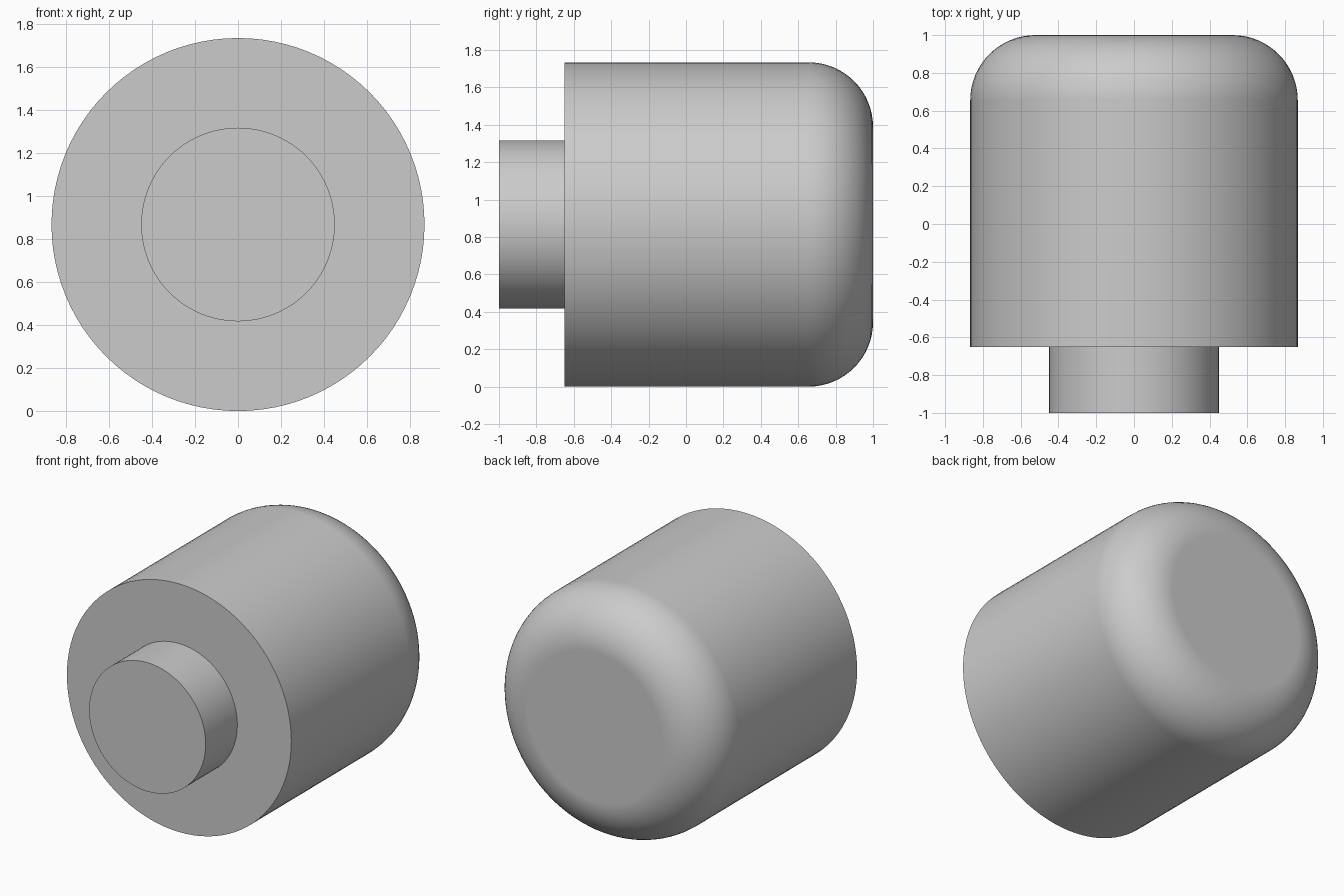
import bpy
import bmesh
from math import sin, cos, pi, radians

cube = bpy.data.objects.get("Cube")
if cube:
    bpy.data.objects.remove(cube, do_unlink=True)

BODY_R, BOSS_R, FILLET = 0.867, 0.45, 0.345
FRONT, SHOULDER, BACK = -1.0, -0.65, 1.0
SEGMENTS, FILLET_STEPS = 96, 16

# Plain grey material
grey = bpy.data.materials.new("plain_grey")
grey.use_nodes = True
colour = (0.6, 0.6, 0.6, 1.0)
grey.diffuse_color = colour
bsdf = next(n for n in grey.node_tree.nodes if n.type == 'BSDF_PRINCIPLED')
bsdf.inputs["Base Color"].default_value = colour


def lathe(name, profile, centre_z):
    """Revolve (radius, y) points about the y axis and cap both ends."""
    bm = bmesh.new()
    rings = []
    for r, y in profile:
        rings.append([bm.verts.new((r * cos(2 * pi * i / SEGMENTS), y,
                                    r * sin(2 * pi * i / SEGMENTS)))
                      for i in range(SEGMENTS)])
    for a, b in zip(rings, rings[1:]):
        for i in range(SEGMENTS):
            j = (i + 1) % SEGMENTS
            bm.faces.new((a[i], a[j], b[j], b[i]))
    bm.faces.new(rings[0])
    bm.faces.new(rings[-1])
    bmesh.ops.recalc_face_normals(bm, faces=bm.faces)
    mesh = bpy.data.meshes.new(name)
    bm.to_mesh(mesh)
    bm.free()
    mesh.materials.append(grey)
    obj = bpy.data.objects.new(name, mesh)
    obj.location.z = centre_z
    bpy.context.collection.objects.link(obj)
    return obj


# Narrow boss, flat shoulder, wide barrel and rounded back edge
profile = [(BOSS_R, FRONT), (BOSS_R, SHOULDER), (BODY_R, SHOULDER)]
for k in range(FILLET_STEPS + 1):
    t = pi / 2 * k / FILLET_STEPS
    profile.append((BODY_R - FILLET + FILLET * cos(t),
                    BACK - FILLET + FILLET * sin(t)))
knob = lathe("rounded_knob", profile, BODY_R)

# Smooth curved surfaces, crisp steps and flat ends
bpy.ops.object.select_all(action='DESELECT')
knob.select_set(True)
bpy.context.view_layer.objects.active = knob
bpy.ops.object.shade_smooth_by_angle(angle=radians(30))
weighted = knob.modifiers.new("flat_end_normals", 'WEIGHTED_NORMAL')
weighted.keep_sharp = True
